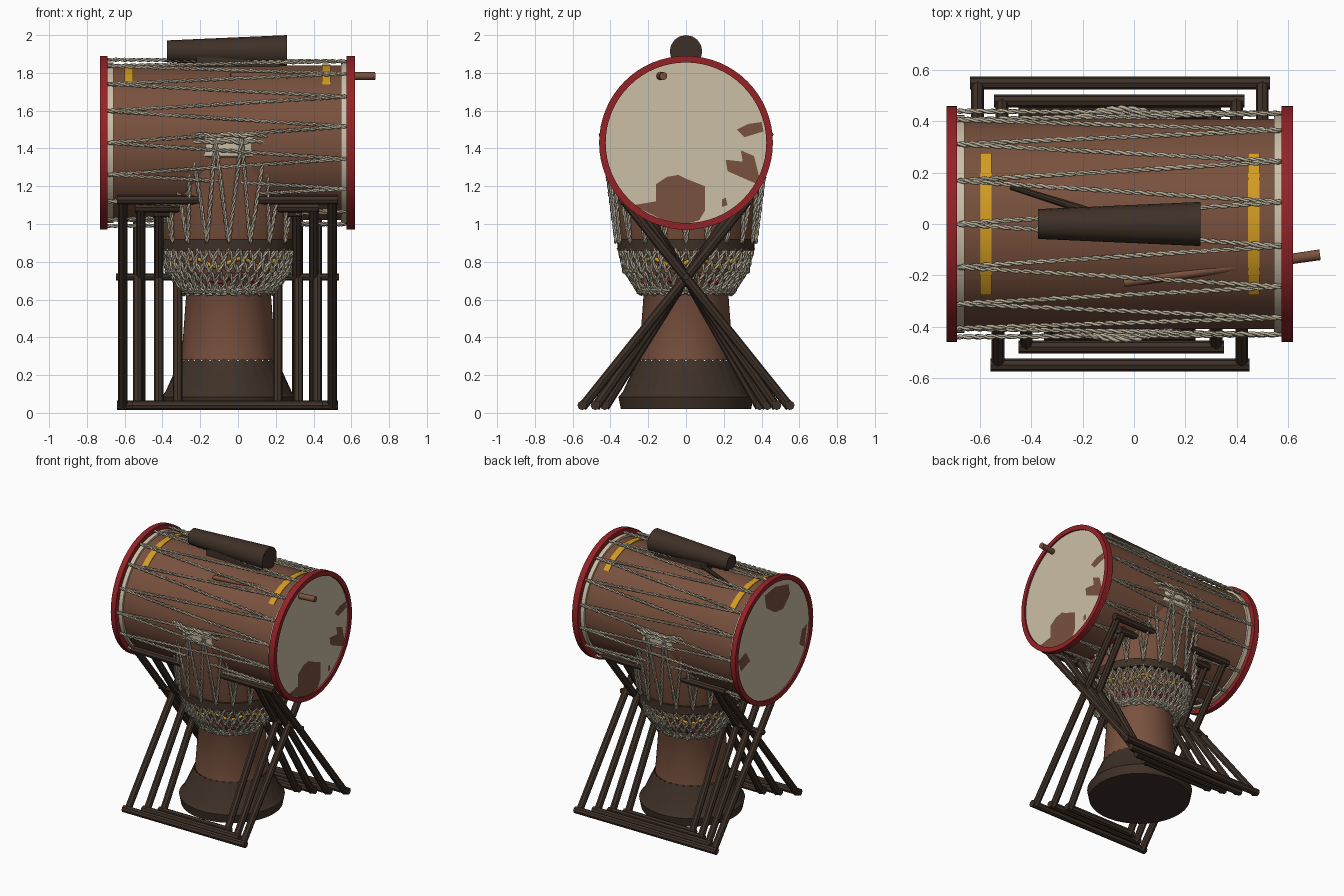
import bpy, bmesh, math
from mathutils import Vector

if "Cube" in bpy.data.objects:
    bpy.data.objects.remove(bpy.data.objects["Cube"], do_unlink=True)


def material(name, rgb):
    m = bpy.data.materials.new(name)
    m.use_nodes = True
    m.diffuse_color = (*rgb, 1)
    m.node_tree.nodes["Principled BSDF"].inputs["Base Color"].default_value = (*rgb, 1)
    return m


BROWN = material("reddish brown wood", (.19, .082, .048))
DARK = material("dark wood", (.048, .03, .02))
SKIN = material("cream hide", (.60, .52, .38))
ROPE = material("pale rope", (.48, .43, .32))
RED = material("red hoop", (.30, .016, .02))
YELLOW = material("yellow paint", (.65, .33, .016))

CX = -.05      # standing drum axis
CZ = 1.43      # lying drum axis


def finish(name, bm, *mats):
    bmesh.ops.remove_doubles(bm, verts=bm.verts, dist=1e-5)
    bmesh.ops.recalc_face_normals(bm, faces=bm.faces)
    me = bpy.data.meshes.new(name)
    bm.to_mesh(me)
    bm.free()
    for m in mats:
        me.materials.append(m)
    me.shade_smooth()
    me.set_sharp_from_angle(angle=math.radians(35))
    ob = bpy.data.objects.new(name, me)
    bpy.context.collection.objects.link(ob)
    return ob


def lathe(name, profile, mat, axis="z", n=64, span=(0, 360), cz=CZ, wave=None):
    """Turn (radius, position) points around x or z; wave lifts the last point."""
    bm = bmesh.new()
    rings = []
    for i in range(n + 1):
        a = math.radians(span[0] + (span[1] - span[0]) * i / n)
        ring = []
        for k, (r, h) in enumerate(profile):
            if wave and k == len(profile) - 1:
                h += wave * abs(math.sin(a * 16))
            c, s = r * math.cos(a), r * math.sin(a)
            ring.append(bm.verts.new((h, c, cz + s) if axis == "x" else (CX + c, s, h)))
        rings.append(ring)
    for p, q in zip(rings, rings[1:]):
        for k in range(len(profile) - 1):
            bm.faces.new((p[k], q[k], q[k + 1], p[k + 1]))
    return finish(name, bm, mat)


def band(name, r0, r1, h0, h1, mat, **kw):
    """Ring or arc with a rectangular section."""
    return lathe(name, [(r0, h0), (r1, h0), (r1, h1), (r0, h1), (r0, h0)], mat, **kw)


def rods(name, pieces, mat, sides=8):
    """Straight round bars, each (start, end, start radius, end radius)."""
    bm = bmesh.new()
    for p, q, r0, r1 in pieces:
        p, q = Vector(p), Vector(q)
        turn = (q - p).to_track_quat("Z", "Y").to_matrix().to_4x4()
        turn.translation = (p + q) / 2
        bmesh.ops.create_cone(bm, cap_ends=True, segments=sides, radius1=r0, radius2=r1,
                              depth=(q - p).length, matrix=turn)
    return finish(name, bm, mat)


def cord(name, paths, mat, r, closed=False):
    """Round cord swept along point lists."""
    cu = bpy.data.curves.new(name, "CURVE")
    cu.dimensions = "3D"
    cu.bevel_depth, cu.bevel_resolution = r, 0
    for pts in paths:
        sp = cu.splines.new("POLY")
        sp.points.add(len(pts) - 1)
        for p, co in zip(sp.points, pts):
            p.co = (*co, 1)
        sp.use_cyclic_u = closed
    tmp = bpy.data.objects.new(name + " path", cu)
    bpy.context.collection.objects.link(tmp)
    dg = bpy.context.evaluated_depsgraph_get()
    me = bpy.data.meshes.new_from_object(tmp.evaluated_get(dg))
    bpy.data.objects.remove(tmp, do_unlink=True)
    me.materials.clear()
    me.materials.append(mat)
    me.shade_smooth()
    bpy.context.collection.objects.link(bpy.data.objects.new(name, me))


def rope(name, pts, r=.0055):
    """Two strands twisted along a closed point list."""
    strands = [[], []]
    dist = 0
    for p, q in zip(pts, pts[1:] + pts[:1]):
        d = q - p
        side = d.cross(Vector((.3, .5, .8))).normalized()
        up = d.normalized().cross(side)
        steps = max(1, round(d.length / .016))
        for i in range(steps):
            a = (dist + d.length * i / steps) * math.tau / .085
            off = (side * math.cos(a) + up * math.sin(a)) * r
            strands[0].append(p + d * (i / steps) + off)
            strands[1].append(p + d * (i / steps) - off)
        dist += d.length
    cord(name, strands, ROPE, r * 1.1, True)


def polar(r, a, z):
    return Vector((CX + r * math.cos(a), r * math.sin(a), z))


# Lying drum: shell, heads, hide skirts, hoops
lathe("lying_drum_shell", [(0, -.69), (.41, -.69), (.41, .575), (0, .575)], BROWN, "x")
for side, inner, outer, skirt in (("left", .575, .62, .545), ("right", -.69, -.73, -.66)):
    band(side + "_hoop", .425, .46, inner, outer, RED, axis="x")
    band(side + "_hide_skirt", .40, .425, skirt, inner, SKIN, axis="x")
    face = outer + (.012 if outer < 0 else -.012)
    lathe(side + "_drum_head", [(0, face), (.43, face), (.43, inner)], SKIN, "x")

# Hide markings on the heads, as flat patches
LEFT_MARKS = (
    [(-.16, 1.21), (-.1, 1.25), (-.04, 1.26), (.0, 1.24), (.1, 1.2), (.1, 1.07), (.07, 1.02),
     (0, 1.0), (-.1, 1.01), (-.3, 1.13), (-.27, 1.07), (-.16, 1.13)][:9] + [(-.28, 1.1), (-.16, 1.12)],
    [(.21, 1.34), (.3, 1.33), (.29, 1.39), (.36, 1.36), (.39, 1.24), (.38, 1.21), (.31, 1.24), (.22, 1.28)],
    [(.27, 1.5), (.33, 1.53), (.4, 1.54), (.41, 1.49), (.31, 1.46)],
    [(.19, 1.09), (.19, 1.13), (.21, 1.14), (.22, 1.1)])
RIGHT_MARKS = (
    [(.08, 1.7), (.1, 1.8), (-.02, 1.82), (-.18, 1.78), (-.2, 1.7), (-.12, 1.62), (-.02, 1.63)],
    [(.41, 1.43), (.32, 1.46), (.27, 1.38), (.38, 1.34)],
    [(-.4, 1.4), (-.34, 1.38), (-.31, 1.28), (-.37, 1.24)])
for side, x, marks in (("left", .61, LEFT_MARKS), ("right", -.72, RIGHT_MARKS)):
    bm = bmesh.new()
    for outline in marks:
        bm.faces.new([bm.verts.new((x, y, z)) for y, z in outline])
    finish(side + "_head_markings", bm, BROWN)

# Painted arcs: yellow above, red below
for side, x, rx in (("left", .445, .295), ("right", -.6, -.44)):
    band(side + "_yellow_stripe", .405, .415, x, x + .045, YELLOW, axis="x", n=20, span=(48, 132))
    band(side + "_red_stripe", .405, .415, rx, rx + .03, RED, axis="x", n=20, span=(228, 312))

# Zigzag lacing of the lying drum
lacing = []
for i in range(32):
    a = math.tau * i / 32
    x = -.695 if i % 2 == 0 else .58
    lacing.append(Vector((x, .44 * math.cos(a), CZ + .44 * math.sin(a))))
rope("lying_drum_lacing", lacing)

# Standing goblet drum
BOWL = [(.25, .28), (.225, .62), (.265, .69), (.30, .76), (.33, .84), (.365, 1.0),
        (.395, 1.2), (.413, 1.35), (.42, 1.46)]


def bowl_radius(z):
    for (r0, z0), (r1, z1) in zip(BOWL, BOWL[1:]):
        if z0 <= z <= z1:
            return r0 + (r1 - r0) * (z - z0) / (z1 - z0)


lathe("goblet_body", BOWL + [(0, 1.46)], BROWN)
lathe("goblet_foot", [(0, .02), (.345, .02), (.358, .085), (.335, .11), (.256, .275)],
      DARK, n=128, wave=.012)
lathe("goblet_hide", [(.41, 1.35), (.424, 1.36), (.428, 1.46), (0, 1.47)], SKIN)
band("goblet_dark_ring", .33, .362, .86, .92, DARK)

# Goblet lacing: upper zigzag, lower diamond net, gathered rings
N = 40
turns = [math.tau * i / N for i in range(N)]


def zigzag(name, low, high, flip=0):
    rope(name, [polar(*[(low, high)[(i + flip) % 2][0], a, (low, high)[(i + flip) % 2][1]])
                for i, a in enumerate(turns)], .006)


zigzag("goblet_upper_lacing", (.368, .9), (.445, 1.45))
for flip in (0, 1):
    zigzag("goblet_net_upper", (.325, .745), (.355, .87), flip)
    zigzag("goblet_net_lower", (.25, .64), (.325, .755), flip)
for z, r in ((1.435, .44), (1.47, .45), (.635, .242), (.655, .258)):
    rope("goblet_ring_rope", [polar(r, a, z + .006 * (-1) ** i) for i, a in enumerate(turns)], .007)

# Net knots
bm = bmesh.new()
for i, a in enumerate(turns):
    for r, z in ((.328, .75), (.25, .64)):
        ball = bmesh.ops.create_icosphere(bm, subdivisions=1, radius=.014)["verts"]
        bmesh.ops.translate(bm, verts=ball, vec=polar(r, a, z))
finish("net_knots", bm, ROPE)

# Painted wavy lines on the bowl
for name, z0, mat in (("yellow_wave", .795, YELLOW), ("red_wave", .715, RED)):
    wave = []
    for i in range(128):
        a = math.tau * i / 128
        z = z0 + .022 * math.sin(8 * a)
        wave.append(polar(bowl_radius(z) + .004, a, z))
    cord(name, [wave], mat, .012, True)

# Crossed folding stand: nested frames through one pivot
PIVOT = .72
BACK = ((-.61, .50, .55, .60), (-.515, .40, .48, .54), (-.42, .31, .43, .5), (-.32, .21, .39, .46))
FRONT = ((-.53, .42, -.55, .60), (-.42, .32, -.48, .54), (-.32, .21, -.43, .5))
for label, frames in (("back", BACK), ("front", FRONT)):
    for i, (x0, x1, foot, reach) in enumerate(frames):
        r = .025
        top_y, top_z = -foot * reach, PIVOT + (PIVOT - .04) * reach
        parts = [((x, foot, .03), (x, top_y, top_z), r, r) for x in (x0, x1)]
        for y, z in ((foot, .04), (top_y, top_z)):
            parts.append(((x0 - .03, y, z), (x1 + .03, y, z), r, r))
        rods(f"{label}_stand_frame_{i + 1}", parts, DARK)
rods("stand_pivot", [((-.645, 0, PIVOT), (-.3, 0, PIVOT), .018, .018),
                     ((.2, 0, PIVOT), (.535, 0, PIVOT), .018, .018)], DARK)

# Wood block on top with its mount, and the two beaters
lathe("wood_block", [(0, -.375), (.058, -.375), (.086, .26), (0, .26)], DARK, "x", n=16, cz=1.914)
lathe("block_mount", [(.065, 1.8), (.065, 1.845), (0, 1.85)], BROWN, n=24)
bm = bmesh.new()
foot = bmesh.ops.create_cube(bm, size=1)["verts"]
bmesh.ops.scale(bm, verts=foot, vec=(.44, .12, .06))
bmesh.ops.translate(bm, verts=foot, vec=(0, 0, 1.855))
finish("block_base", bm, DARK)
rods("long_beater", [((-.04, -.23, 1.785), (.725, -.12, 1.783), .016, .021)], BROWN, 12)
rods("thin_beater", [((-.48, .145, 1.825), (-.1, .025, 1.86), .011, .018)], DARK, 10)
